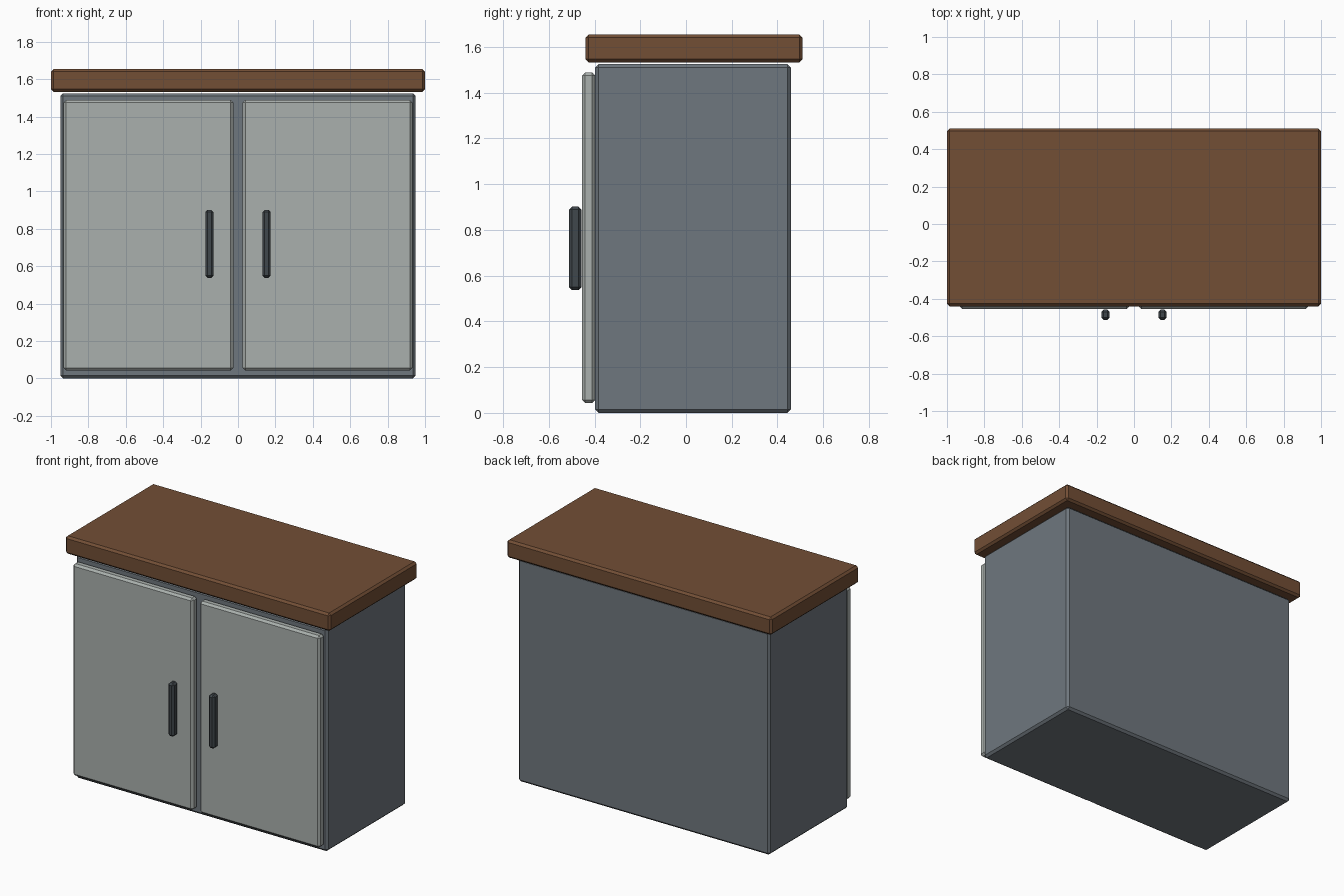
import bpy, bmesh

if "Cube" in bpy.data.objects:
    bpy.data.objects.remove(bpy.data.objects["Cube"])


def material(name, rgb):
    lin = [((c / 255 + 0.055) / 1.055) ** 2.4 for c in rgb]
    m = bpy.data.materials.new(name)
    m.diffuse_color = (*lin, 1)
    m.use_nodes = True
    m.node_tree.nodes["Principled BSDF"].inputs["Base Color"].default_value = m.diffuse_color
    return m


wood = material("brown wood", (114, 78, 53))
slate = material("slate grey", (111, 119, 126))
pale = material("pale grey", (170, 176, 173))
dark = material("dark grey", (64, 71, 76))


def box(name, lo, hi, bevel, mat):
    """Chamfered box between two corners."""
    bm = bmesh.new()
    bmesh.ops.create_cube(bm, size=1)
    for v in bm.verts:
        v.co = [(a + b) / 2 + c * (b - a) for a, b, c in zip(lo, hi, v.co)]
    bmesh.ops.bevel(bm, geom=bm.edges[:], offset=bevel, segments=1,
                    profile=0.5, affect='EDGES')
    me = bpy.data.meshes.new(name)
    bm.to_mesh(me)
    bm.free()
    me.materials.append(mat)
    ob = bpy.data.objects.new(name, me)
    bpy.context.collection.objects.link(ob)
    return ob


# Carcass and worktop
box("cabinet_body", (-0.95, -0.397, 0), (0.95, 0.459, 1.525), 0.015, slate)
box("worktop", (-1, -0.44, 1.533), (1, 0.51, 1.655), 0.014, wood)

# Mirrored doors with upright bar handles
for side, s in (("left", -1), ("right", 1)):
    x0, x1 = sorted((s * 0.025, s * 0.933))
    box(side + "_door", (x0, -0.455, 0.043), (x1, -0.397, 1.489), 0.014, pale)
    x0, x1 = sorted((s * 0.13, s * 0.175))
    box(side + "_handle", (x0, -0.512, 0.537), (x1, -0.457, 0.902), 0.013, dark)
